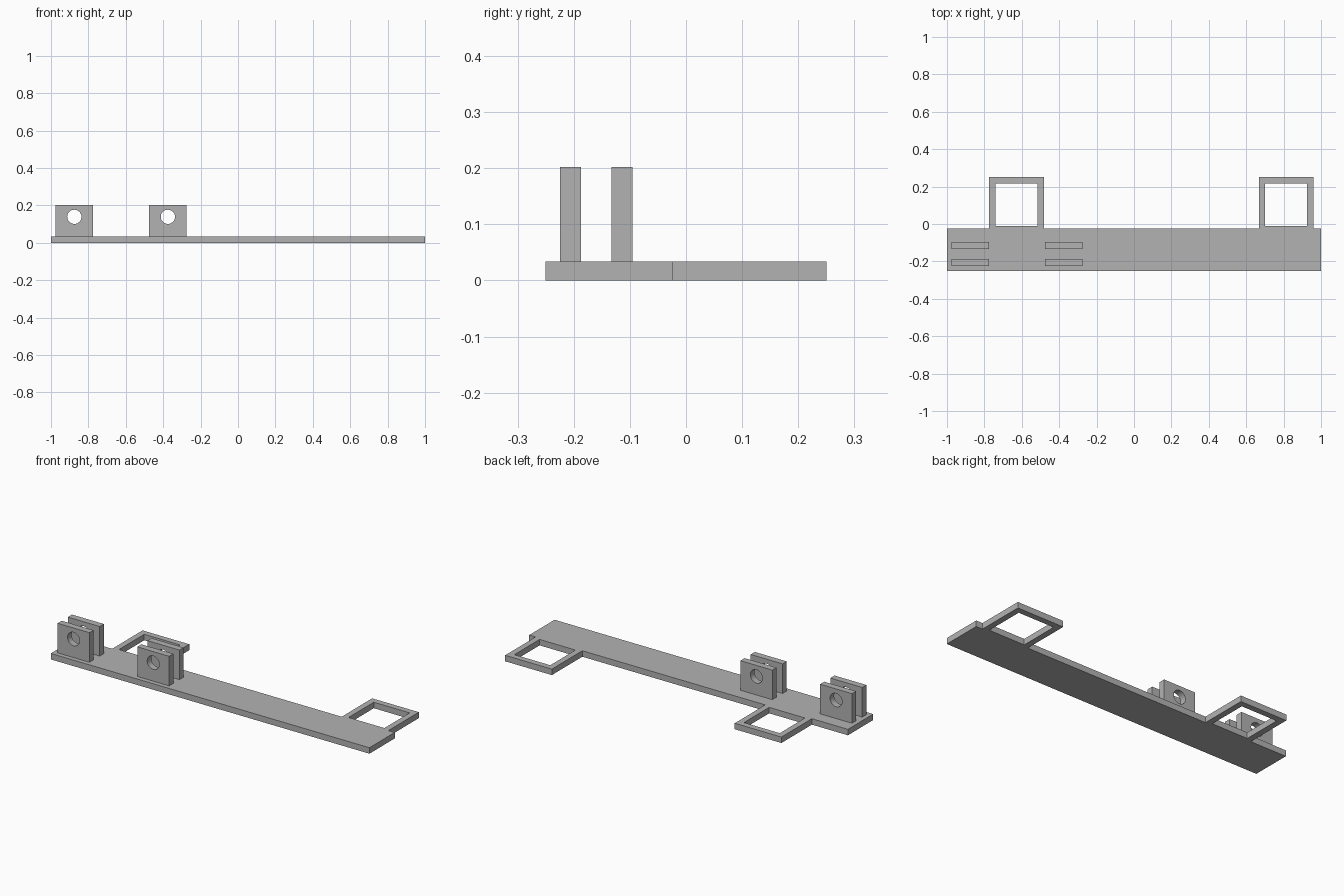
import bpy
import bmesh
import math
from mathutils import Matrix

cube = bpy.data.objects.get("Cube")
if cube:
    bpy.data.objects.remove(cube, do_unlink=True)

grey = bpy.data.materials.new("plain_grey")
grey.use_nodes = True
colour = (0.45, 0.45, 0.45, 1)
grey.diffuse_color = colour
grey.node_tree.nodes["Principled BSDF"].inputs["Base Color"].default_value = colour


def rectangle(x0, x1, y0, y1):
    return [(x0, y0), (x1, y0), (x1, y1), (x0, y1)]


def circle(x, y, radius, sides=32):
    angles = [math.tau * i / sides for i in range(sides)]
    return [(x + radius * math.cos(a), y + radius * math.sin(a)) for a in angles]


def extruded(name, loops, thickness, matrix):
    """Solid from an outer outline and the holes inside it."""
    curve = bpy.data.curves.new(name, "CURVE")
    curve.dimensions = "2D"
    curve.fill_mode = "BOTH"
    curve.extrude = thickness / 2
    for loop in loops:
        spline = curve.splines.new("POLY")
        spline.points.add(len(loop) - 1)
        for point, (x, y) in zip(spline.points, loop):
            point.co = (x, y, 0, 1)
        spline.use_cyclic_u = True
    source = bpy.data.objects.new(name + "_outline", curve)
    mesh = bpy.data.meshes.new_from_object(source)
    bpy.data.objects.remove(source)
    bpy.data.curves.remove(curve)

    # Weld caps to walls and place the solid
    bm = bmesh.new()
    bm.from_mesh(mesh)
    bmesh.ops.remove_doubles(bm, verts=bm.verts, dist=0.0001)
    bmesh.ops.dissolve_limit(bm, angle_limit=0.01, verts=bm.verts, edges=bm.edges)
    bmesh.ops.transform(bm, matrix=matrix, verts=bm.verts)
    bmesh.ops.recalc_face_normals(bm, faces=bm.faces)
    for face in bm.faces:
        face.smooth = False
        face.material_index = 0
    bm.to_mesh(mesh)
    bm.free()
    mesh.name = name
    mesh.materials.clear()
    mesh.materials.append(grey)
    obj = bpy.data.objects.new(name, mesh)
    bpy.context.collection.objects.link(obj)
    return obj


# Base strip with two square loops along its back edge
FRONT, EDGE, BACK = -0.25, -0.023, 0.25
THICK, RIM, LOOP = 0.034, 0.034, 0.293
outline = [(1, EDGE), (1, FRONT), (-1, FRONT), (-1, EDGE)]
holes = []
for x in (-0.774, 0.667):
    outline += [(x, EDGE), (x, BACK), (x + LOOP, BACK), (x + LOOP, EDGE)]
    holes.append(rectangle(x + RIM, x + LOOP - RIM, -0.01, BACK - RIM))
extruded("base_plate", [outline] + holes, THICK,
         Matrix.Translation((0, 0, THICK / 2)))

# Two pairs of upright lugs, each with a round pin hole
for side, x in (("outer", -0.875), ("inner", -0.375)):
    for place, y in (("front", -0.206), ("back", -0.114)):
        loops = [rectangle(x - 0.1, x + 0.1, THICK, 0.202),
                 circle(x, 0.139, 0.038)]
        extruded(f"{side}_{place}_lug", loops, 0.037,
                 Matrix.Translation((0, y, 0)) @ Matrix.Rotation(math.pi / 2, 4, "X"))
